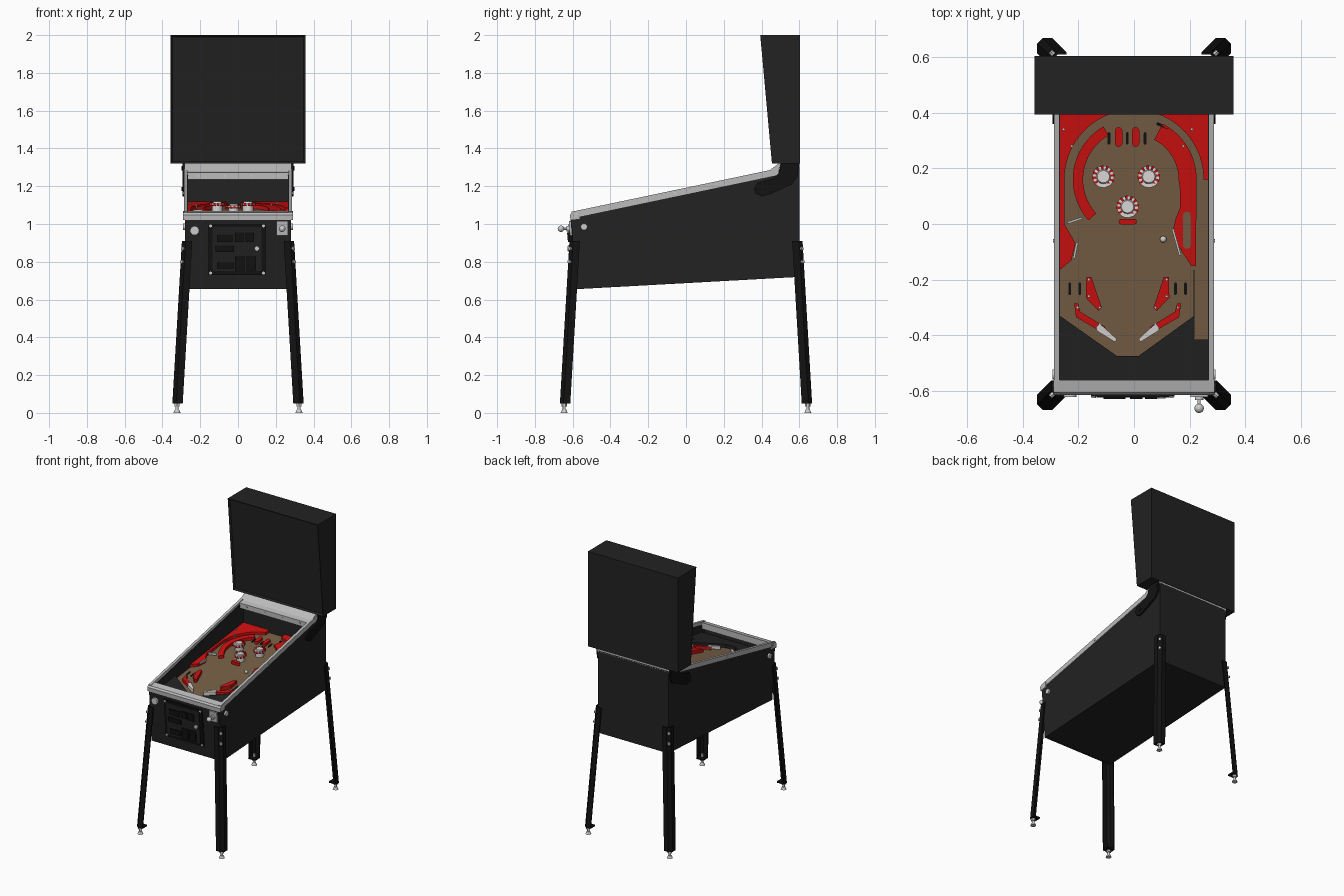
import bpy, bmesh, math
from mathutils import Vector

old = bpy.data.objects.get("Cube")
if old:
    bpy.data.objects.remove(old, do_unlink=True)


def material(name, r, g, b):
    m = bpy.data.materials.new(name)
    m.use_nodes = True
    m.diffuse_color = (r, g, b, 1)
    m.node_tree.nodes["Principled BSDF"].inputs["Base Color"].default_value = (r, g, b, 1)
    return m


BLACK = material("cabinet black", .016, .016, .016)
DARK = material("leg black", .006, .006, .006)
STEEL = material("brushed steel", .5, .5, .5)
CHROME = material("bright metal", .6, .6, .58)
RED = material("red plastic", .62, .005, .005)
WOOD = material("playfield brown", .18, .115, .06)
WHITE = material("cap white", .7, .68, .66)


def finish(name, bm, mat, smooth=False):
    bmesh.ops.recalc_face_normals(bm, faces=bm.faces)
    mesh = bpy.data.meshes.new(name)
    bm.to_mesh(mesh)
    bm.free()
    mesh.materials.append(mat)
    ob = bpy.data.objects.new(name, mesh)
    bpy.context.collection.objects.link(ob)
    if smooth:
        bpy.ops.object.select_all(action="DESELECT")
        ob.select_set(True)
        bpy.context.view_layer.objects.active = ob
        bpy.ops.object.shade_smooth_by_angle(angle=math.radians(40))
    return ob


# Placement rules: profile coordinates (u, v) and depth t to world space
def side_on(u, v, t):
    return (t, u, v)


def flat(u, v, t):
    return (u, v, t)


def on_field(u, v, t):
    return (u, v, 1.045 + .12 * v + t)


def on_front(u, v, t):
    return (u, -.58 - .085 * (v - .655) - t, v)


def rail_height(y):
    return 1.065 + .21 * (y + .605)


def prism(name, pts, lo, hi, mat, place=flat):
    bm = bmesh.new()
    a = [bm.verts.new(place(u, v, lo)) for u, v in pts]
    b = [bm.verts.new(place(u, v, hi)) for u, v in pts]
    bm.faces.new(a)
    bm.faces.new(b)
    for i in range(len(pts)):
        j = (i + 1) % len(pts)
        bm.faces.new((a[i], a[j], b[j], b[i]))
    return finish(name, bm, mat)


def rect(u0, v0, u1, v1):
    return [(u0, v0), (u1, v0), (u1, v1), (u0, v1)]


def cyl(name, p, q, r, mat, sides=16, r2=None):
    p, q = Vector(p), Vector(q)
    bm = bmesh.new()
    turn = (q - p).to_track_quat("Z", "Y").to_matrix().to_4x4()
    turn.translation = (p + q) / 2
    bmesh.ops.create_cone(bm, cap_ends=True, segments=sides, radius1=r,
                          radius2=r if r2 is None else r2, depth=(q - p).length, matrix=turn)
    return finish(name, bm, mat, True)


def ball(name, c, r, mat):
    bm = bmesh.new()
    bmesh.ops.create_uvsphere(bm, u_segments=16, v_segments=10, radius=r)
    bmesh.ops.translate(bm, verts=bm.verts, vec=c)
    return finish(name, bm, mat, True)


def arc(r, start, end, steps=16, cx=0, cy=.16):
    angles = [math.radians(start + (end - start) * i / steps) for i in range(steps + 1)]
    return [(cx + r * math.cos(a), cy + r * math.sin(a)) for a in angles]


def bar(x0, y0, x1, y1, w, w2=None):
    # Rounded strip between two points
    turn = math.degrees(math.atan2(y1 - y0, x1 - x0))
    return (arc(w, turn + 90, turn + 270, 6, x0, y0)
            + arc(w2 or w, turn - 90, turn + 90, 6, x1, y1))


# Cabinet shell
side = [(-.58, .655), (.6, .72), (.6, 1.31), (.5, 1.31), (.49, 1.28), (-.61, 1.04)]
for s, label in ((1, "left"), (-1, "right")):
    prism("cabinet_side_" + label, side, s * .265, s * .28, BLACK, side_on)
    rail = [(-.605, 1.03), (-.605, 1.065), (.49, rail_height(.49)), (.49, rail_height(.49) - .035)]
    prism("side_rail_" + label, rail, s * .268, s * .287, STEEL, side_on)
    # Hinge arm for the backbox
    hinge = [(.36, 1.19), (.37, 1.16), (.4, 1.145), (.45, 1.16), (.56, 1.21), (.59, 1.25),
             (.6, 1.32), (.5, 1.32), (.49, 1.27), (.46, 1.24), (.38, 1.22)]
    prism("hinge_arm_" + label, hinge, s * .279, s * .293, DARK, side_on)
    for y, z in ((.41, 1.185), (.58, 1.295)):
        cyl("hinge_bolt_" + label, (s * .29, y, z), (s * .298, y, z), .011, DARK)
    for y in (-.58, -.06):
        z = rail_height(y) - .017
        cyl("rail_bolt_" + label, (s * .285, y, z), (s * .291, y, z), .007, CHROME, 10)
    cyl("flipper_button_" + label, (s * .278, -.54, .985), (s * .292, -.54, .985), .018, CHROME)
prism("cabinet_floor", [(-.58, .655), (.6, .72), (.6, .735), (-.58, .67)], -.27, .27, BLACK, side_on)
prism("cabinet_front", rect(-.27, .655, .27, 1.04), -.02, 0, BLACK, on_front)
prism("cabinet_back", rect(-.27, .59, .27, .6), .72, 1.31, BLACK)
prism("inner_back_wall", rect(-.266, .44, .266, .45), 1.05, 1.26, BLACK)
lock = [(-.56, 1.025), (-.612, 1.02), (-.614, 1.048), (-.605, 1.06), (-.56, 1.07)]
prism("lock_bar", lock, -.29, .29, STEEL, side_on)
prism("rear_glass_channel", [(.4, 1.235), (.4, 1.272), (.44, 1.28), (.44, 1.235)],
      -.268, .268, STEEL, side_on)
prism("neck_panel", [(.44, 1.262), (.5, 1.3), (.6, 1.3), (.6, 1.32), (.49, 1.32), (.43, 1.275)],
      -.284, .284, STEEL, side_on)
for x in (-.21, -.07, .07, .21):
    cyl("channel_screw", (x, .402, 1.255), (x, .396, 1.255), .006, CHROME, 8)

# Backbox with a recessed front panel
box = prism("backbox", [(.455, 1.32), (.603, 1.32), (.603, 2), (.393, 2)], -.357, .357, BLACK, side_on)
bm = bmesh.new()
bm.from_mesh(box.data)
front = [f for f in bm.faces if f.normal.y < -.9]
bmesh.ops.inset_region(bm, faces=front, thickness=.014, depth=-.012)
bm.to_mesh(box.data)
bm.free()

# Angled legs with levelling feet
section = [(0, -.055), (0, -.02), (-.02, 0), (-.055, 0), (-.055, -.008), (-.023, -.008),
           (-.008, -.023), (-.008, -.055)]
for sx in (1, -1):
    for sy in (1, -1):
        name = ("rear" if sy > 0 else "front") + ("_left" if sx > 0 else "_right")

        def splay(u, v, t):
            k = .05 * (t - .06) / .85
            return (sx * (.347 - k + u), sy * (.667 - k + v), t)

        prism("leg_" + name, section, .05, .91, DARK, splay)
        prism("leg_foot_plate_" + name, section[:4] + [(-.055, -.055)], .05, .06, DARK, splay)
        x, y = sx * .323, sy * .645
        cyl("foot_stem_" + name, (x, y, .01), (x, y, .08), .008, CHROME, 10)
        cyl("foot_nut_" + name, (x, y, .035), (x, y, .05), .015, CHROME, 6)
        cyl("foot_pad_" + name, (x, y, 0), (x, y, .018), .019, CHROME, 16, .011)
        for z in (.8, .87):
            p = Vector(splay(-.011, -.011, z))
            cyl("leg_bolt_" + name, p, p + Vector((sx, sy, 0)) * .008, .01, CHROME, 6)

# Coin door, start button and plunger
prism("coin_door_frame", rect(-.155, .73, .145, 1), -.002, .01, DARK, on_front)
prism("coin_door", rect(-.135, .75, .125, .985), 0, .016, BLACK, on_front)
for r in (rect(-.11, .905, -.03, .945), rect(-.12, .852, -.02, .885), rect(-.11, .765, -.025, .8),
          rect(-.015, .905, .03, .955), rect(.04, .905, .085, .955),
          rect(-.015, .755, .035, .83), rect(.045, .755, .095, .83)):
    prism("coin_slot", r, .01, .024, DARK, on_front)
for x, z in ((-.145, .74), (.135, .74), (-.145, .99), (.135, .99)):
    cyl("door_bolt", on_front(x, z, 0), on_front(x, z, .016), .008, CHROME, 10)
cyl("door_lock", on_front(.1, .87, 0), on_front(.1, .87, .028), .013, CHROME)
cyl("start_button", on_front(-.23, .965, 0), on_front(-.23, .965, .015), .024, CHROME)
prism("plunger_plate", rect(.203, .94, .265, 1.015), -.002, .01, STEEL, on_front)
cyl("plunger_sleeve", (.234, -.6, .975), (.234, -.632, .975), .015, CHROME)
cyl("plunger_rod", (.234, -.6, .975), (.234, -.66, .975), .006, CHROME, 10)
ball("plunger_knob", (.234, -.662, .975), .017, CHROME)

# Playfield board and front apron
prism("playfield", rect(-.266, -.57, .266, .445), -.02, 0, WOOD, on_field)
apron = [(-.266, -.56), (.266, -.56), (.266, -.415), (.216, -.415), (.216, -.33),
         (.015, -.475), (-.06, -.475), (-.266, -.33)]
prism("apron", apron, 0, .025, BLACK, on_field)
prism("shooter_lane_wall", rect(.212, -.41, .218, -.165), 0, .025, WOOD, on_field)

# Red corner plastics and lane guides
left_corner = [(-.266, -.165), (-.266, .44), (-.06, .44)] + arc(.25, 105, 180) + [
    (-.25, 0), (-.21, -.07), (-.225, -.13)]
right_corner = [(.266, .16), (.266, .44), (.06, .44)] + arc(.25, 75, 0)
right_island = arc(.225, 63, 0) + [(.222, -.15), (.205, -.15), (.16, -.08), (.14, -.02),
                                   (.15, .02), (.166, .06), (.166, .12)] + arc(.16, 0, 63)
plastics = {
    "left_corner_plastic": left_corner,
    "right_corner_plastic": right_corner,
    "left_arc_plastic": arc(.22, 120, 222) + arc(.183, 222, 120),
    "right_island_plastic": right_island,
    "lane_guide_left": bar(-.055, .29, -.055, .335, .013),
    "lane_guide_right": bar(.006, .29, .006, .335, .013),
    "center_target": bar(-.045, .008, .0, .008, .01),
}
for name, pts in plastics.items():
    prism(name, pts, 0, .02, RED, on_field)
prism("island_pocket", bar(.19, -.075, .19, .03, .014), .019, .022, WOOD, on_field)

# Slingshots, inlane guides and flippers, mirrored about the drain
MID = -.023
for s in (1, -1):
    def flip(pts):
        return [(MID + s * u, v) for u, v in pts]

    prism("slingshot", flip([(.148, -.19), (.13, -.19), (.093, -.3), (.105, -.312), (.15, -.265)]),
          0, .024, RED, on_field)
    prism("inlane_guide", flip([(.192, -.285), (.178, -.285), (.17, -.315), (.08, -.37),
                                (.09, -.39), (.185, -.335)]), 0, .02, RED, on_field)
    prism("flipper", flip(bar(.1, -.375, .047, -.415, .013, .007)), .005, .028, WHITE, on_field)
    for u in (.172, .208):
        prism("rollover_slot", flip(bar(u, -.25, u, -.215, .005)), 0, .004, DARK, on_field)
    for u, v in ((.14, -.2), (.1, -.3), (.14, -.26), (.18, -.3), (.1, -.36), (.2, .28), (.23, .34)):
        x, y = flip([(u, v)])[0]
        cyl("post", on_field(x, y, 0), on_field(x, y, .03), .005, CHROME, 8)
for x in (-.09, -.024, .04):
    prism("top_rollover_slot", bar(x, .29, x, .325, .005), 0, .005, DARK, on_field)
prism("top_gate", bar(.085, .36, .12, .345, .005), 0, .02, DARK, on_field)
for x, y, x1, y1 in ((-.235, .005, -.19, .02), (-.215, -.12, -.205, -.07), (.14, -.02, .165, -.11)):
    prism("wire_gate", bar(x, y, x1, y1, .004), .015, .03, CHROME, on_field)

# Pop bumpers: striped skirt and pale cap
for x, y in ((-.11, .17), (.053, .17), (-.023, .062)):
    cyl("bumper_body", on_field(x, y, 0), on_field(x, y, .04), .028, WHITE)
    cyl("bumper_rim", on_field(x, y, .035), on_field(x, y, .046), .039, WHITE, 24)
    for i in range(12):
        a = i * 30
        wedge = arc(.04, a, a + 15, 2, x, y) + arc(.026, a + 15, a, 2, x, y)
        prism("bumper_stripe", wedge, .034, .049, RED, on_field)
    cyl("bumper_cap", on_field(x, y, .045), on_field(x, y, .053), .026, WHITE, 24, .022)
ball("steel_ball", on_field(.105, -.055, .012), .012, CHROME)
